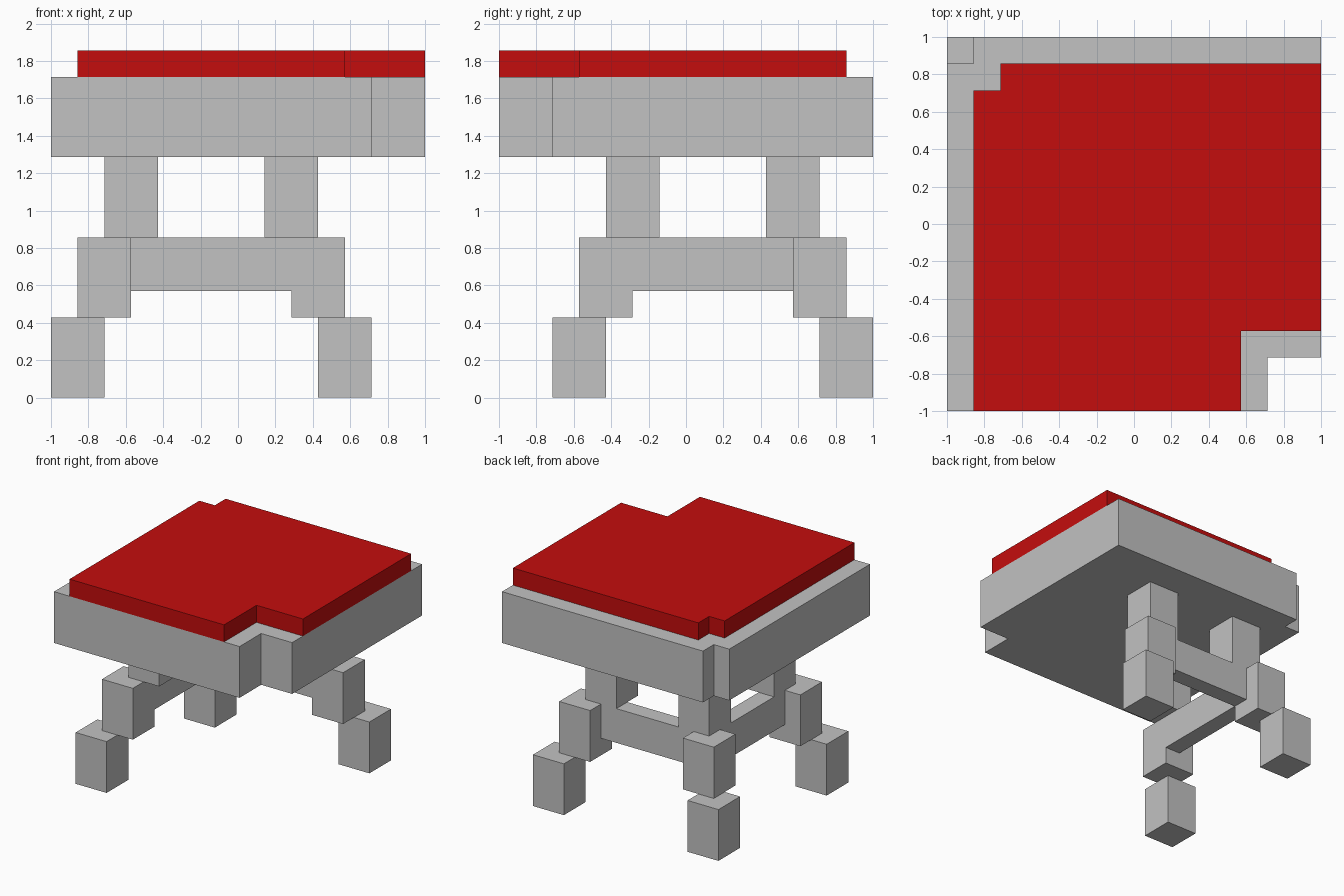
import bpy
import bmesh

U = 1 / 7  # one grid unit

cube = bpy.data.objects.get("Cube")
if cube:
    bpy.data.objects.remove(cube, do_unlink=True)


def make_material(name, color):
    mat = bpy.data.materials.new(name)
    mat.use_nodes = True
    mat.diffuse_color = color
    mat.node_tree.nodes["Principled BSDF"].inputs["Base Color"].default_value = color
    return mat


grey = make_material("light grey", (0.54, 0.54, 0.54, 1))
red = make_material("red", (0.55, 0.004, 0.004, 1))


def prism(name, outline, z0, z1, mat):
    """Extrude a flat outline, in grid units, from z0 up to z1."""
    bm = bmesh.new()
    base = bm.faces.new([bm.verts.new((x * U, y * U, z0 * U)) for x, y in outline])
    top = bmesh.ops.extrude_face_region(bm, geom=[base])
    verts = [g for g in top["geom"] if isinstance(g, bmesh.types.BMVert)]
    bmesh.ops.translate(bm, verts=verts, vec=(0, 0, (z1 - z0) * U))
    bmesh.ops.recalc_face_normals(bm, faces=bm.faces)
    mesh = bpy.data.meshes.new(name)
    bm.to_mesh(mesh)
    bm.free()
    mesh.materials.append(mat)
    obj = bpy.data.objects.new(name, mesh)
    bpy.context.collection.objects.link(obj)
    return obj


def box(name, x0, x1, y0, y1, z0, z1, mat):
    return prism(name, [(x0, y0), (x1, y0), (x1, y1), (x0, y1)], z0, z1, mat)


def notched(name, x0, x1, y0, y1, big, small, z0, z1, mat):
    """Slab with a big notch at front left and a small one at back right."""
    outline = [(x0, y0), (x1 - big, y0), (x1 - big, y0 + big), (x1, y0 + big),
               (x1, y1), (x0 + small, y1), (x0 + small, y1 - small), (x0, y1 - small)]
    return prism(name, outline, z0, z1, mat)


# Seat slab and cushion
notched("seat", -7, 7, -7, 7, 2, 1, 9, 12, grey)
notched("cushion", -6, 7, -7, 6, 3, 1, 12, 13, red)

# Three legs, each stepping diagonally outward from the seat to the floor
for leg, x, y in (("back_right", -7, 5), ("back_left", 3, 5), ("front_right", -7, -5)):
    for step, part in enumerate(("foot", "middle", "upper")):
        dx = step if x < 0 else -step
        dy = -step if y > 0 else step
        # steps lean towards the centre of the leg frame
        box(f"{leg}_leg_{part}", x + dx, x + dx + 2, y + dy, y + dy + 2,
            step * 3, step * 3 + 3, grey)

# Stretchers joining the middle leg blocks
box("back_stretcher", -4, 2, 4, 5, 4, 6, grey)
box("right_stretcher", -5, -4, -2, 4, 4, 6, grey)
